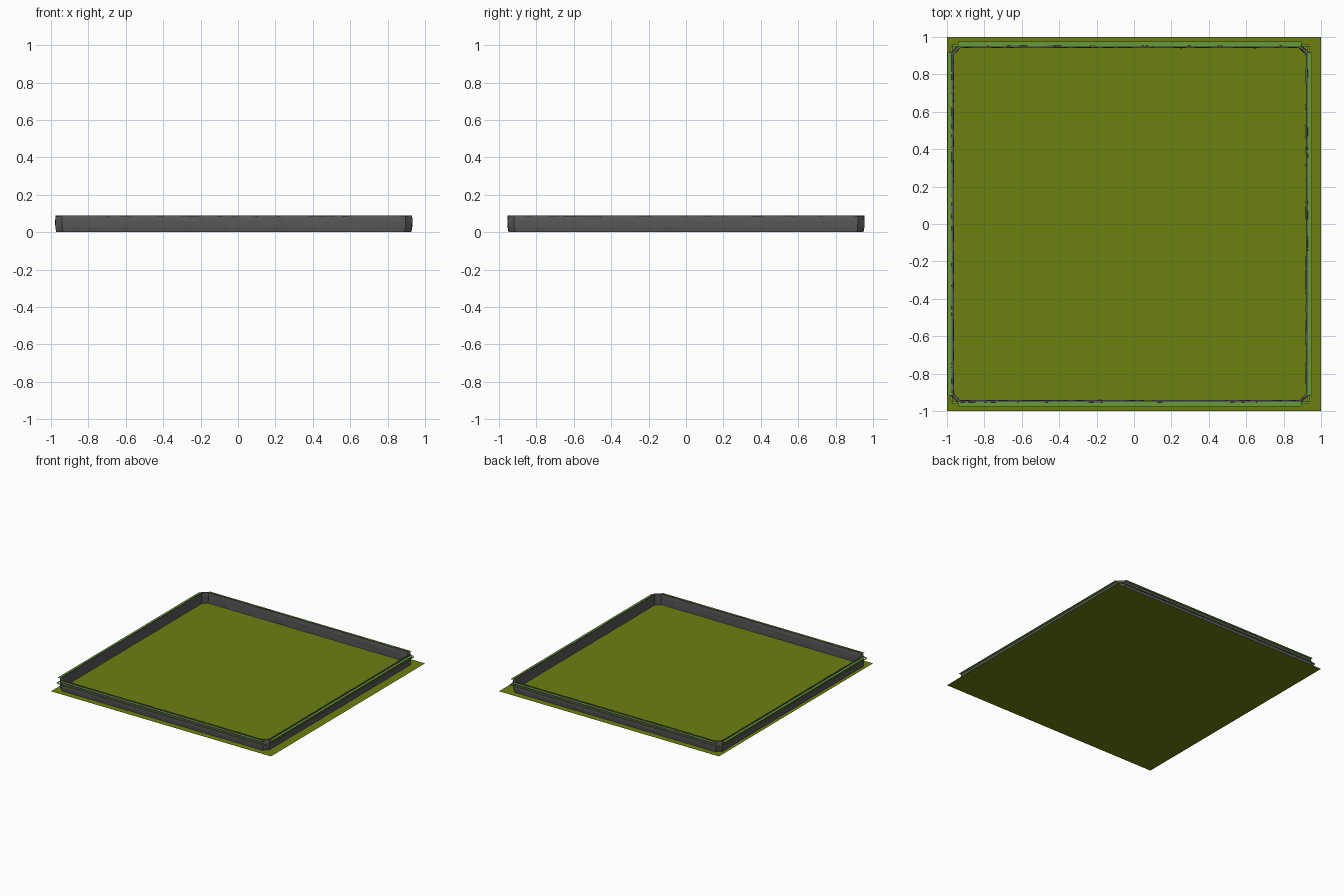
import bpy, bmesh, math, random

if "Cube" in bpy.data.objects:
    bpy.data.objects.remove(bpy.data.objects["Cube"])
random.seed(4)

def mat(name, col):
    m = bpy.data.materials.new(name)
    m.diffuse_color = (*col, 1)
    m.use_nodes = True
    m.node_tree.nodes["Principled BSDF"].inputs["Base Color"].default_value = m.diffuse_color
    return m

OLIVE = mat("olive grass", (0.15, 0.215, 0.005))
GREEN = mat("bright green", (0.14, 0.33, 0.035))
GREY = mat("dark grey stone", (0.10, 0.10, 0.10))

def finish(name, bm, m):
    me = bpy.data.meshes.new(name)
    bm.to_mesh(me)
    bm.free()
    me.materials.append(m)
    ob = bpy.data.objects.new(name, me)
    bpy.context.collection.objects.link(ob)
    return ob

def sheet(name, x0, x1, y0, y1, z, m):
    bm = bmesh.new()
    bm.faces.new([bm.verts.new(p) for p in
                  ((x0, y0, z), (x1, y0, z), (x1, y1, z), (x0, y1, z))])
    return finish(name, bm, m)

# Ground
sheet("ground", -1, 1, -1, 1, 0, OLIVE)

# Perimeter wall: lumpy thin section swept round a chamfered square
CX, H, C = -0.0225, 0.947, 0.035
corners = [(H - C, -H), (H, -H + C), (H, H - C), (H - C, H),
           (-H + C, H), (-H, H - C), (-H, -H + C), (-H + C, -H)]
path = []
for i, a in enumerate(corners):
    b = corners[(i + 1) % 8]
    n = max(2, round(math.dist(a, b) / 0.04))
    path += [(a[0] + (b[0] - a[0]) * k / n, a[1] + (b[1] - a[1]) * k / n)
             for k in range(n)]
profile = [(0.001, 0.0), (0.006, 0.03), (0.007, 0.06), (0.005, 0.09),
           (-0.005, 0.09), (-0.006, 0.06), (-0.005, 0.03), (-0.003, 0.0)]
bm = bmesh.new()
rings = []
for x, y in path:
    ring = []
    for off, z in profile:
        s = 1 + (off + random.uniform(-0.0015, 0.0015)) / H
        dz = random.uniform(-0.003, 0) if z > 0.08 else 0
        ring.append(bm.verts.new((CX + x * s, y * s, z + dz)))
    rings.append(ring)
for i, r in enumerate(rings):
    q = rings[(i + 1) % len(rings)]
    for j in range(8):
        k = (j + 1) % 8
        bm.faces.new((r[j], q[j], q[k], r[k]))
bmesh.ops.recalc_face_normals(bm, faces=bm.faces)
finish("perimeter_wall", bm, GREY)

# Thin ledges outside each wall: a wide short upper one, a narrow long lower one
for tag, z, out, half in (("upper", 0.082, 0.975, 0.918), ("lower", 0.055, 0.962, 0.95)):
    for s, side in ((-1, "a"), (1, "b")):
        y0, y1 = sorted((s * 0.948, s * out))
        sheet(f"{tag}_ledge_y_{side}", CX - half, CX + half, y0, y1, z, GREEN)
        sheet(f"{tag}_ledge_x_{side}", CX + y0, CX + y1, -half, half, z, GREEN)
